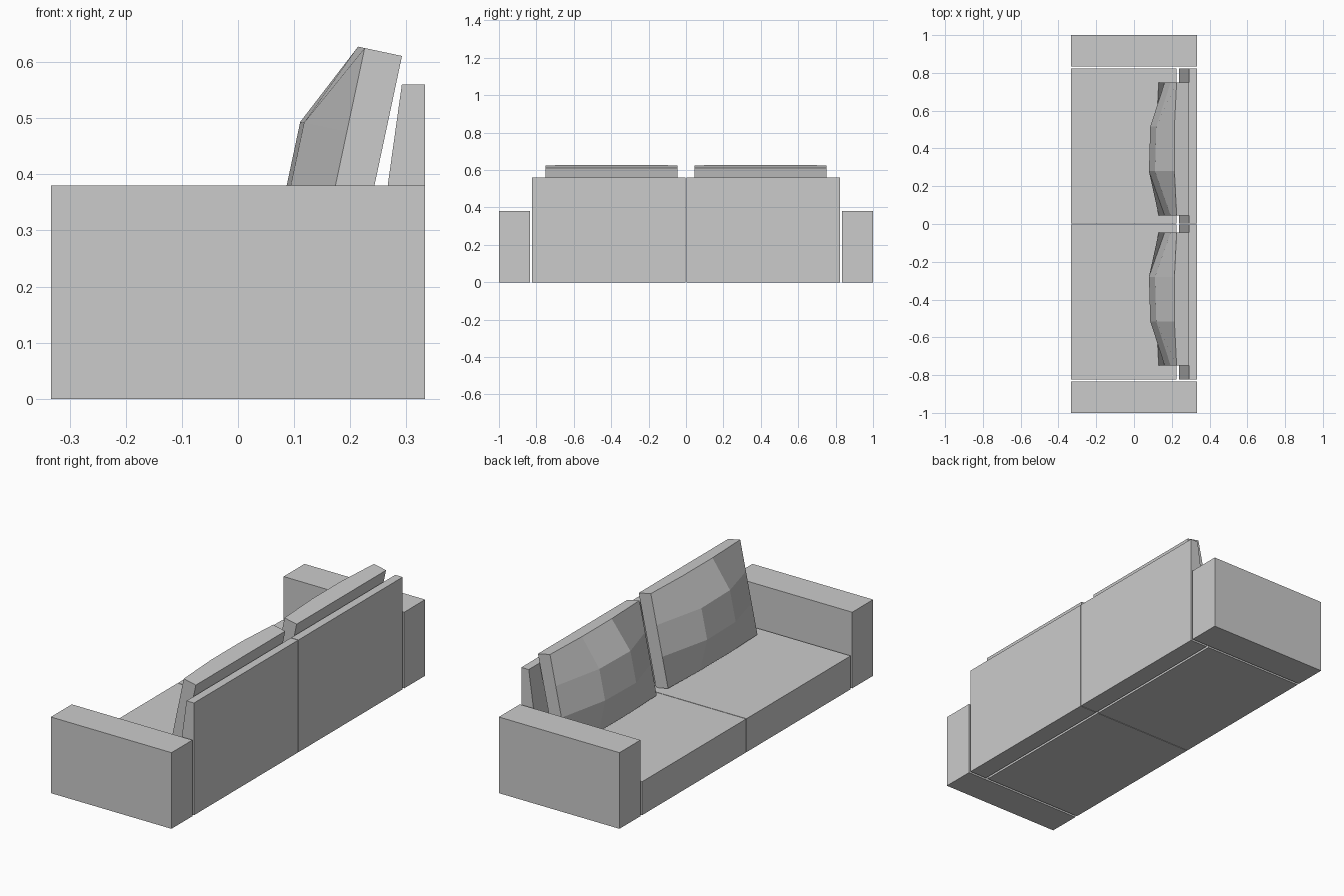
import bpy, bmesh
from mathutils import Vector

if "Cube" in bpy.data.objects:
    bpy.data.objects.remove(bpy.data.objects["Cube"])

def finish(name, bm):
    bmesh.ops.recalc_face_normals(bm, faces=bm.faces)
    me = bpy.data.meshes.new(name)
    bm.to_mesh(me)
    bm.free()
    ob = bpy.data.objects.new(name, me)
    bpy.context.collection.objects.link(ob)

def extrude_profile(name, pts, y0, y1):
    """Closed x-z profile extruded along y."""
    bm = bmesh.new()
    f = bm.faces.new([bm.verts.new((x, y0, z)) for x, z in pts])
    r = bmesh.ops.extrude_face_region(bm, geom=[f])
    vs = [v for v in r["geom"] if isinstance(v, bmesh.types.BMVert)]
    bmesh.ops.translate(bm, verts=vs, vec=(0, y1 - y0, 0))
    finish(name, bm)

def rect(x0, x1, h):
    return [(x0, 0), (x1, 0), (x1, h), (x0, h)]

X = 0.333
SEAT_Z = 0.167
back_profile = [(0.237, 0), (X, 0), (X, 0.56), (0.292, 0.56), (0.237, SEAT_Z)]

def cushion(name, s):
    """Leaning cushion: 3x3 front panel with its middle pushed out."""
    up = Vector((0.208, 0, 0.978))
    out = Vector((-0.978, 0, 0.208))
    base = Vector((0.197, 0, 0.163))      # back bottom edge
    n, length, thick, y0, y1 = 3, 0.458, 0.068, 0.045, 0.75
    bm = bmesh.new()
    grid = []
    for i in range(n + 1):
        row = []
        for j in range(n + 1):
            mid_i, mid_j = i in (1, 2), j in (1, 2)
            bulge = (0.085 if j == 1 else 0.078) if mid_i and mid_j else 0.012 if mid_j else 0
            p = base + up * (length * i / n) + out * (thick + bulge)
            p.y = s * (y0 + (y1 - y0) * j / n)
            row.append(bm.verts.new(p))
        grid.append(row)
    for i in range(n):
        for j in range(n):
            bm.faces.new((grid[i][j], grid[i][j+1], grid[i+1][j+1], grid[i+1][j]))
    # flat back and four sides
    bk = {}
    for i in (0, n):
        for j in (0, n):
            p = base + up * (length * i / n)
            p.y = grid[i][j].co.y
            bk[i, j] = bm.verts.new(p)
    bm.faces.new((bk[0, 0], bk[n, 0], bk[n, n], bk[0, n]))
    for i in (0, n):
        bm.faces.new(grid[i] + [bk[i, n], bk[i, 0]])
    for j in (0, n):
        bm.faces.new([r[j] for r in grid] + [bk[n, j], bk[0, j]])
    finish(name, bm)

# Everything is mirrored about y = 0
for side, s in (("left", 1), ("right", -1)):
    extrude_profile("arm_" + side, rect(-X, X, 0.38), s * 0.835, s * 1.0)
    extrude_profile("seat_" + side, rect(-X, 0.225, SEAT_Z), s * 0.0015, s * 0.823)
    extrude_profile("backrest_" + side, back_profile, s * 0.0015, s * 0.823)
    cushion("cushion_" + side, s)
